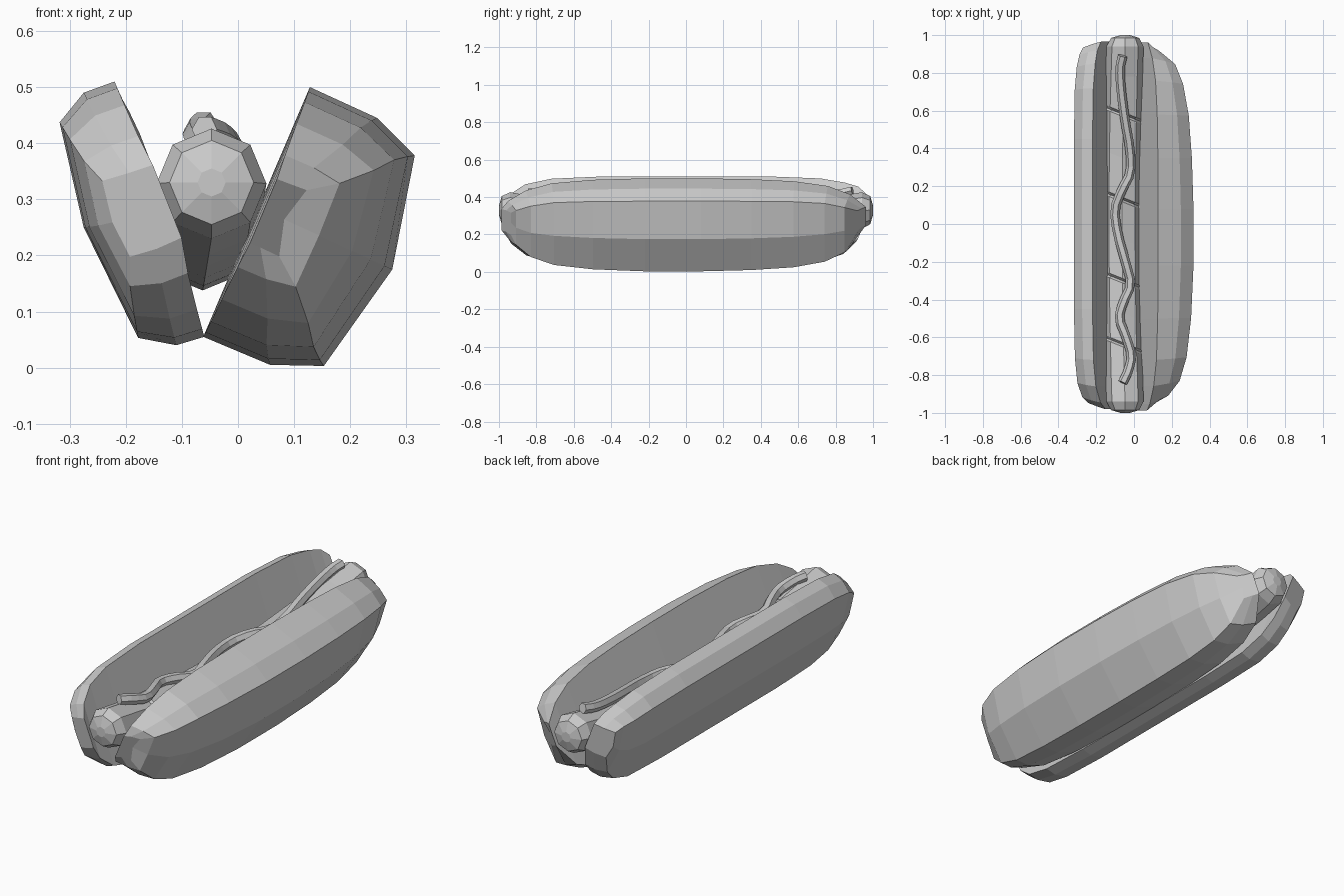
import bpy, math
from mathutils import Vector

cube = bpy.data.objects.get("Cube")
if cube:
    bpy.data.objects.remove(cube)

grey = bpy.data.materials.new("plain_grey")
grey.use_nodes = True
grey.diffuse_color = (0.6, 0.6, 0.6, 1)
grey.node_tree.nodes["Principled BSDF"].inputs["Base Color"].default_value = (0.6, 0.6, 0.6, 1)


def loft(name, rings):
    """Skin a list of equal-sized closed rings and cap both ends."""
    n = len(rings[0])
    verts = [p for ring in rings for p in ring]
    faces = [(i * n + j, i * n + (j + 1) % n, (i + 1) * n + (j + 1) % n, (i + 1) * n + j)
             for i in range(len(rings) - 1) for j in range(n)]
    faces += [tuple(reversed(range(n))), tuple(range(len(verts) - n, len(verts)))]
    mesh = bpy.data.meshes.new(name)
    mesh.from_pydata(verts, [], faces)
    mesh.materials.append(grey)
    obj = bpy.data.objects.new(name, mesh)
    bpy.context.collection.objects.link(obj)
    bpy.context.view_layer.objects.active = obj
    bpy.ops.object.mode_set(mode='EDIT')
    bpy.ops.mesh.select_all(action='SELECT')
    bpy.ops.mesh.normals_make_consistent(inside=False)
    bpy.ops.object.mode_set(mode='OBJECT')
    return obj


def bun(name, full, end, stations, rake):
    """Bun half: end section grows to full, along and away from its cut face.

    Each station is y, growth along, growth away and lift; rake slants the ends
    so that the crust stops short of the cut face."""
    along = (Vector(full[0]) - Vector(full[-1])).normalized()
    away = Vector((along.y, -along.x))
    if away.dot(Vector(full[2]) - Vector(full[0])) < 0:
        away = -away
    rings = []
    for y, grow_along, grow_away, lift in stations:
        ring = []
        for f, e in zip(full, end):
            e, d = Vector(e), Vector(f) - Vector(e)
            depth = max(0, away.dot(e - Vector(full[-1])))
            p = e + along * (d.dot(along) * grow_along + lift) + away * d.dot(away) * grow_away
            ring.append((p.x, y - math.copysign(rake * depth * y ** 4, y), p.y))
        rings.append(ring)
    return loft(name, rings)


# Bun halves: sections run from inner top, round the crust, to inner bottom
bun("left_bun",
    [(.128, .50), (.248, .445), (.315, .378), (.275, .175), (.153, .003), (.057, .005), (-.062, .055)],
    [(.07, .345), (.118, .325), (.165, .305), (.138, .24), (.11, .175), (.062, .195), (.015, .215)],
    [(-.99, -.05, -.4, 0), (-.955, .22, .05, 0), (-.86, .58, .48, 0), (-.72, .83, .72, 0),
     (-.5, .95, .9, 0), (-.22, 1, 1, 0), (.08, 1, 1, 0), (.35, .97, .93, 0), (.58, .9, .8, 0),
     (.76, .74, .58, 0), (.88, .45, .3, 0), (.965, -.1, -.35, .02)], .5)
bun("right_bun",
    [(-.22, .51), (-.275, .49), (-.318, .437), (-.275, .25), (-.178, .053), (-.11, .04), (-.06, .055)],
    [(-.155, .36), (-.2, .345), (-.25, .33), (-.235, .255), (-.2, .195), (-.15, .21), (-.105, .23)],
    [(-.98, 0, -.3, 0), (-.945, .35, .35, 0), (-.86, .72, .75, 0), (-.72, .92, .93, 0),
     (-.45, 1, 1, 0), (-.15, 1, 1, 0), (.15, 1, 1, 0), (.45, 1, 1, 0), (.72, .93, .95, 0),
     (.85, .72, .75, .01), (.92, .45, .4, .03), (.965, 0, 0, .06)], .4)


# Sausage: sagging eight-sided tube with slanted cuts across its top
def axis(y):
    bend = min(1, (y / .95) ** 2)
    return -.063 + .016 * bend, .235 + .095 * bend


RADIUS = .098
stations = [(s * y, r, 0) for s in (-1, 1) for y, r in ((1, .025), (.985, .075), (.94, RADIUS), (.78, RADIUS))]
stations += [(y, RADIUS, 0) for y in (-.47, -.08, .35)]
for cut in (-.64, -.3, .13, .58):
    stations += [(cut - .012, RADIUS, 0), (cut, RADIUS, .016), (cut + .012, RADIUS, 0)]
rings = []
for y, r, depth in sorted(stations):
    cx, cz = axis(y)
    slant = .4 if abs(y) < .7 else 0
    ring = []
    for k in range(8):
        a = math.tau * k / 8
        rr = r - depth if math.sin(a) > .5 else r
        ring.append((cx + rr * math.cos(a), y - slant * rr * math.cos(a), cz + rr * math.sin(a)))
    rings.append(ring)
loft("sausage", rings)

# Sauce: wavy bead lying on the sausage, its path softened by cutting corners
path = [Vector(p) for p in (
    (-.06, -.84), (-.03, -.78), (-.01, -.7), (-.04, -.6), (-.082, -.5), (-.06, -.42),
    (-.012, -.32), (-.045, -.2), (-.088, -.05), (-.105, .08), (-.065, .18), (-.015, .27),
    (-.02, .4), (-.048, .55), (-.07, .72), (-.075, .83), (-.06, .89))]
soft = [path[0]]
for a, b in zip(path, path[1:]):
    soft += [a.lerp(b, .25), a.lerp(b, .75)]
soft.append(path[-1])
points = []
for x, y in soft:
    cx, cz = axis(y)
    points.append(Vector((x, y, cz + math.sqrt(RADIUS ** 2 - (x - cx) ** 2) + .018)))
rings = []
for i, p in enumerate(points):
    tangent = (points[min(i + 1, len(points) - 1)] - points[max(i - 1, 0)]).normalized()
    side = tangent.cross(Vector((0, 0, 1))).normalized()
    up = side.cross(tangent)
    rings.append([p + (side * math.cos(a) + up * math.sin(a)) * .025
                  for a in (math.tau * k / 6 for k in range(6))])
loft("sauce", rings)
